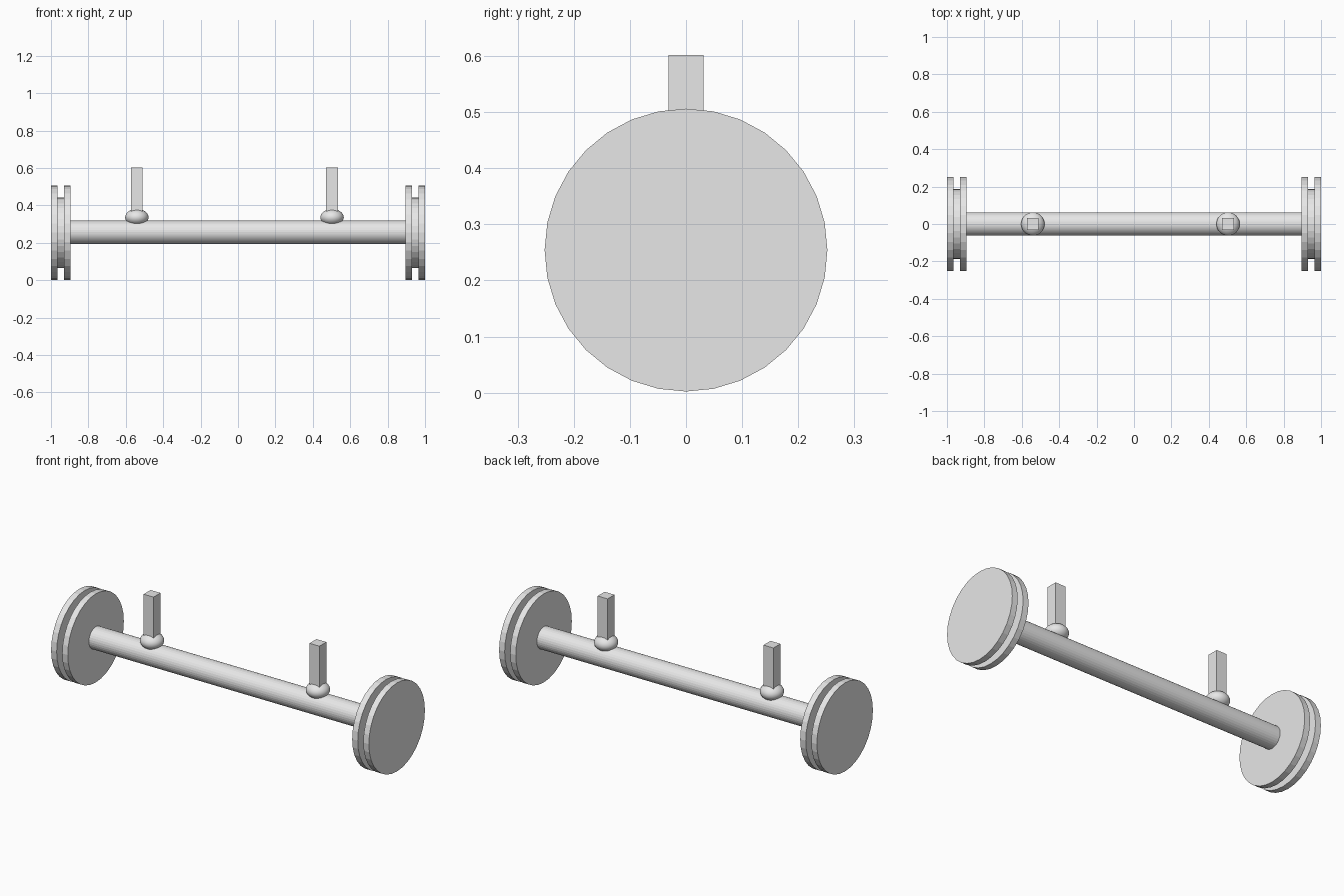
import bpy, math

if "Cube" in bpy.data.objects:
    bpy.data.objects.remove(bpy.data.objects["Cube"])

grey = bpy.data.materials.new("plain_grey")
grey.diffuse_color = (0.8, 0.8, 0.8, 1)
grey.use_nodes = True
grey.node_tree.nodes["Principled BSDF"].inputs["Base Color"].default_value = grey.diffuse_color
CZ = 0.254  # axle height


def finish(name, smooth=False):
    ob = bpy.context.object
    ob.name = name
    ob.data.materials.append(grey)
    if smooth:
        bpy.ops.object.shade_smooth_by_angle(angle=math.radians(40))
    return ob


def disc(name, x0, x1, radius, z=CZ, smooth=False):
    # 32-sided cylinder along x, with a vertex at the top
    bpy.ops.mesh.primitive_cylinder_add(
        vertices=32, radius=radius, depth=x1 - x0,
        location=((x0 + x1) / 2, 0, z), rotation=(0, math.pi / 2, 0))
    return finish(name, smooth)


# axle bar
disc("axle_bar", -0.94, 0.94, 0.0625, 0.257)

# grooved end wheels: two rims around a narrower hub
for side, s in (("left", -1), ("right", 1)):
    for part, a, b, r in (("outer_rim", 0.965, 1.0, 0.252),
                          ("hub", 0.93, 0.965, 0.188),
                          ("inner_rim", 0.895, 0.93, 0.252)):
        disc(f"{side}_{part}", min(s * a, s * b), max(s * a, s * b), r)

# flattened ball mounts with square posts
for side, x in (("left", -0.541), ("right", 0.503)):
    bpy.ops.mesh.primitive_uv_sphere_add(segments=32, ring_count=16, radius=1,
                                         location=(x, 0, 0.336))
    bpy.context.object.scale = (0.0625, 0.0625, 0.045)
    finish(f"{side}_ball_mount", True)
    bpy.ops.mesh.primitive_cube_add(size=1, location=(x, 0, 0.471))
    bpy.context.object.scale = (0.0625, 0.0625, 0.262)
    finish(f"{side}_post")
